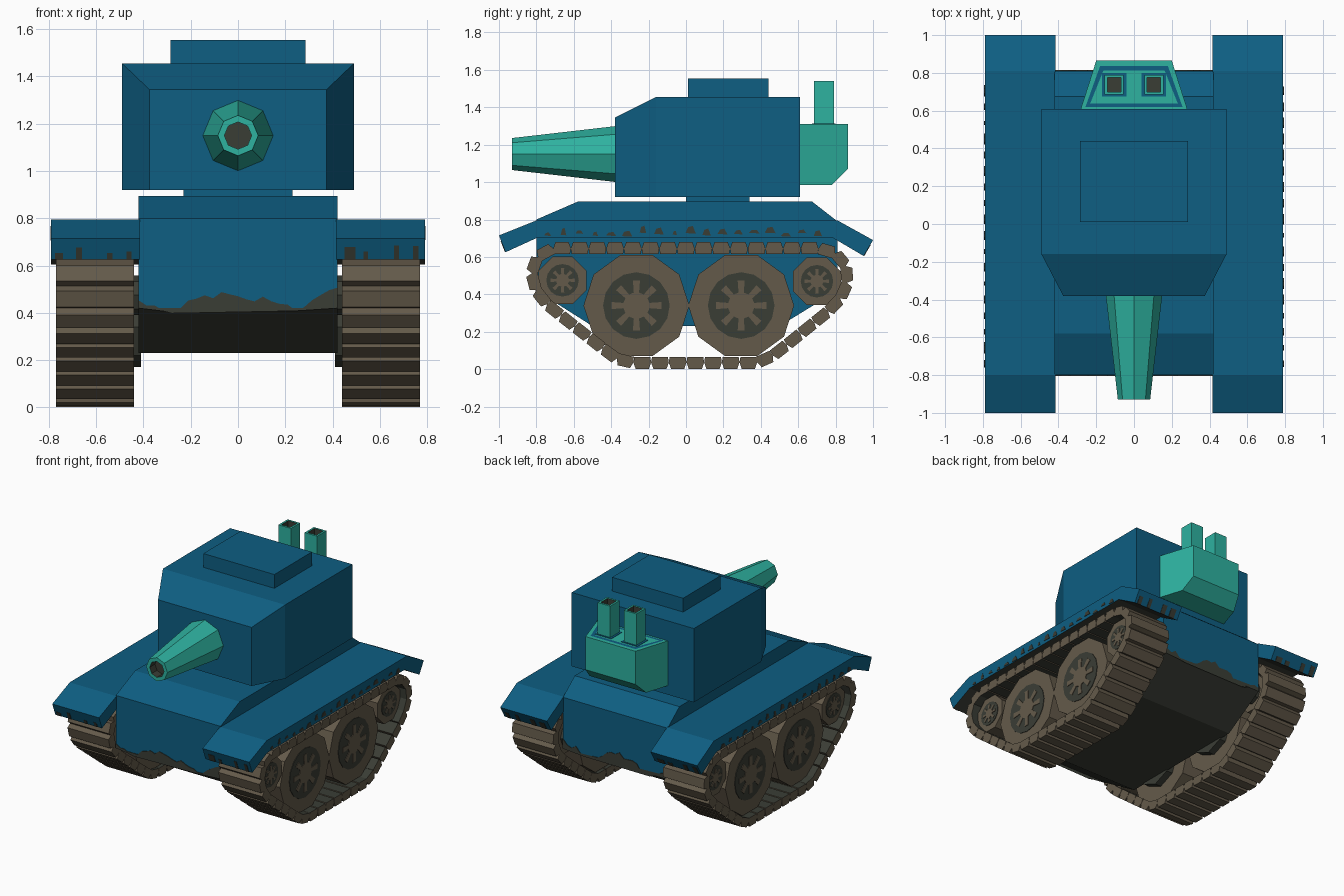
import bpy, bmesh, math, random
from mathutils import Vector

if "Cube" in bpy.data.objects:
    bpy.data.objects.remove(bpy.data.objects["Cube"])

random.seed(4)


def material(name, rgb):
    m = bpy.data.materials.new(name)
    lin = [((c / 255 + 0.055) / 1.055) ** 2.4 for c in rgb]
    m.diffuse_color = (*lin, 1)
    m.use_nodes = True
    m.node_tree.nodes["Principled BSDF"].inputs["Base Color"].default_value = m.diffuse_color
    return m


BLUE = material("blue paint", (14, 94, 130))
TEAL = material("teal paint", (46, 178, 160))
BROWN = material("brown metal", (100, 90, 74))
DARK = material("dark dirt", (58, 61, 53))


def finish(name, bm, mats):
    me = bpy.data.meshes.new(name)
    bm.to_mesh(me)
    bm.free()
    for m in mats:
        me.materials.append(m)
    ob = bpy.data.objects.new(name, me)
    bpy.context.collection.objects.link(ob)
    return ob


def add_prism(bm, pts, a, b, axis="x", rule=None):
    """Extrude a 2D outline from a to b along x (y,z points), y (x,z) or z (x,y)."""
    def place(p, t):
        return {"x": (t, p[0], p[1]), "y": (p[0], t, p[1]), "z": (p[0], p[1], t)}[axis]
    lo = [bm.verts.new(place(p, a)) for p in pts]
    hi = [bm.verts.new(place(p, b)) for p in pts]
    n = len(pts)
    faces = [bm.faces.new(lo), bm.faces.new(hi)]
    faces += [bm.faces.new((lo[i], lo[(i + 1) % n], hi[(i + 1) % n], hi[i])) for i in range(n)]
    bmesh.ops.recalc_face_normals(bm, faces=faces)
    for f in faces:
        f.normal_update()
        if rule:
            f.material_index = rule(f)
    return faces


def prism(name, pts, a, b, mats, axis="x", rule=None):
    bm = bmesh.new()
    add_prism(bm, pts, a, b, axis, rule)
    return finish(name, bm, mats)


def rect(x0, x1, y0, y1):
    return [(x0, y0), (x1, y0), (x1, y1), (x0, y1)]


def ring(cy, cz, r, n, turn=0.0):
    return [(cy + r * math.cos(turn + i * math.tau / n),
             cz + r * math.sin(turn + i * math.tau / n)) for i in range(n)]


def sink(bm, face, margin, depth, index):
    """Inset a face and push the middle inwards."""
    bmesh.ops.inset_region(bm, faces=[face], thickness=margin)
    direction = face.normal.copy()
    res = bmesh.ops.extrude_discrete_faces(bm, faces=[face])["faces"]
    for f in res:
        bmesh.ops.translate(bm, verts=f.verts, vec=-direction * depth)
        f.material_index = index
        for e in f.edges:
            for g in e.link_faces:
                g.material_index = index


def underside(f):
    return 1 if f.normal.z < -0.6 else 0


# hull with dark underside
hull = [(-0.8, 0.42), (-0.8, 0.80), (-0.58, 0.895), (0.675, 0.895), (0.81, 0.79),
        (0.81, 0.42), (0.5, 0.23), (-0.5, 0.23)]
prism("hull", hull, -0.42, 0.42, [BLUE, DARK], rule=underside)

# splashed dirt on the lower front and rear of the hull
for name, y0, y1 in (("front_dirt", -0.804, -0.799), ("rear_dirt", 0.809, 0.814)):
    top = []
    for i in range(25):
        x = -0.42 + 0.035 * i
        h = 0.455 + 0.035 * math.sin(x * 13 + 2) + random.uniform(-0.025, 0.025)
        top.append((x, h))
    prism(name, [(-0.42, 0.42)] + top + [(0.42, 0.42)], y0, y1, [DARK], "y")

# turret, ring and hatch
bm = bmesh.new()
faces = add_prism(bm, [(-0.49, -0.16), (-0.375, -0.38), (0.375, -0.38), (0.49, -0.16),
                       (0.49, 0.61), (-0.49, 0.61)], 0.92, 1.455, "z")
for v in bm.verts:
    if v.co.z > 1.4 and v.co.y < -0.3:
        v.co.z = 1.345
# split the roof where it starts to slope
bmesh.ops.connect_verts(bm, verts=[v for v in bm.verts if v.co.z > 1.4 and abs(v.co.y + 0.16) < 0.01])
finish("turret", bm, [BLUE])
prism("turret_ring", rect(-0.23, 0.23, 0.0, 0.34), 0.89, 0.925, [BLUE], "z")
prism("hatch", rect(-0.285, 0.285, 0.01, 0.44), 1.45, 1.555, [BLUE], "z")

# gun barrel: tapered octagon with a dark bore
bm = bmesh.new()
faces = add_prism(bm, ring(0, 1.15, 0.15, 8), -0.93, -0.37, "y")
for v in bm.verts:
    if v.co.y < -0.9:
        v.co.x *= 0.57
        v.co.z = 1.15 + (v.co.z - 1.15) * 0.57
bm.normal_update()
sink(bm, faces[0], 0.028, 0.06, 1)
bm.faces.ensure_lookup_table()
for f in bm.faces:
    if f.normal.y < -0.9 and f.calc_center_median().y < -0.925:
        f.material_index = 0
finish("gun_barrel", bm, [TEAL, DARK])

# engine box on the back of the turret, narrowing rearwards
bm = bmesh.new()
faces = add_prism(bm, [(0.6, 0.985), (0.78, 0.985), (0.865, 1.07), (0.865, 1.31), (0.6, 1.31)], -1, 1)
for v in bm.verts:
    v.co.x *= 0.285 - 0.085 * (v.co.y - 0.6) / 0.265
bm.normal_update()
roof = [f for f in bm.faces if f.normal.z > 0.9]
bmesh.ops.inset_region(bm, faces=roof, thickness=0.035)
frame = bmesh.ops.inset_region(bm, faces=roof, thickness=0.03)["faces"]
for f in frame:
    f.material_index = 1
finish("engine_box", bm, [TEAL, BLUE])

# exhaust pipes with dark openings
for side, sx in (("left", -1), ("right", 1)):
    bm = bmesh.new()
    cx = sx * 0.105
    faces = add_prism(bm, rect(cx - 0.05, cx + 0.05, 0.685, 0.79), 1.305, 1.54, "z")
    sink(bm, faces[1], 0.02, 0.06, 1)
    for f in bm.faces:
        if f.normal.z > 0.9 and f.calc_center_median().z > 1.535:
            f.material_index = 0
    finish(side + "_exhaust_pipe", bm, [TEAL, DARK])
    prism(side + "_exhaust_patch", rect(cx - 0.065, cx + 0.065, 0.675, 0.80), 1.309, 1.313, [BLUE], "z")

# track centre line, clockwise from the top front
path = [Vector(p) for p in (
    (-0.71, 0.645), (0.74, 0.645), (0.83, 0.605), (0.872, 0.51), (0.85, 0.41), (0.79, 0.335),
    (0.48, 0.085), (0.41, 0.036), (-0.34, 0.036), (-0.41, 0.085), (-0.74, 0.345),
    (-0.80, 0.42), (-0.826, 0.52), (-0.79, 0.605))]
lengths = [(path[(i + 1) % len(path)] - p).length for i, p in enumerate(path)]
TOTAL, SHOES = sum(lengths), 42


def along(s):
    s %= TOTAL
    for i, d in enumerate(lengths):
        if s <= d:
            return path[i].lerp(path[(i + 1) % len(path)], s / d)
        s -= d
    return path[0]


fender = [(-1.0, 0.715), (-0.8, 0.795), (0.81, 0.795), (1.0, 0.69), (0.95, 0.605),
          (0.78, 0.705), (-0.79, 0.705), (-0.965, 0.625)]

for side, sx in (("left", -1), ("right", 1)):
    # fender
    prism(side + "_fender", fender, sx * 0.415, sx * 0.79, [BLUE, DARK], rule=underside)

    # dirt spots on the fender side and on its two end faces
    bm = bmesh.new()
    for i in range(18):
        y, z = -0.74 + 0.085 * i, 0.715 + random.uniform(0, 0.02)
        w, h = random.uniform(0.01, 0.03), random.uniform(0.01, 0.035)
        add_prism(bm, [(y - w, z - 0.005), (y + w, z - 0.008), (y + w * 0.4, z + h),
                       (y - w * 0.5, z + h * 0.8)], sx * 0.787, sx * 0.793)
    for lo, hi, d in (((-0.965, 0.625), (-1.0, 0.715), -0.003), ((0.95, 0.605), (1.0, 0.69), 0.003)):
        for x in (0.45, 0.53, 0.66, 0.74):
            t = random.uniform(0.3, 0.7)
            m = (lo[0] + t * (hi[0] - lo[0]), lo[1] + t * (hi[1] - lo[1]))
            add_prism(bm, [lo, m, (m[0] + d, m[1]), (lo[0] + d, lo[1])],
                      sx * x, sx * (x + random.uniform(0.02, 0.05)))
    finish(side + "_fender_dirt", bm, [DARK])

    # track shoes, dark on the inner face
    bm = bmesh.new()
    for i in range(SHOES):
        a, b = along(i * TOTAL / SHOES), along((i + 1) * TOTAL / SHOES)
        mid, t = (a + b) / 2, (b - a).normalized()
        n, h = Vector((-t.y, t.x)), (b - a).length / 2
        shape = [(-0.75, 0.034), (0.75, 0.034), (1, 0), (0.9, -0.03), (-0.9, -0.03), (-1, 0)]
        pts = [mid + t * (u * h) + n * v for u, v in shape]
        add_prism(bm, pts, sx * 0.44, sx * 0.77,
                  rule=lambda f: 1 if f.normal.y * n.x + f.normal.z * n.y < -0.9 else 0)
    finish(side + "_track", bm, [BROWN, DARK])

    # wheels: polygon drum, dark disc and eight-spoked hub
    for name, y, z, r, n in (("front_idler", -0.66, 0.475, 0.138, 8), ("front_wheel", -0.265, 0.34, 0.283, 10),
                             ("rear_wheel", 0.295, 0.34, 0.283, 10), ("rear_idler", 0.70, 0.47, 0.138, 8)):
        prism(f"{side}_{name}", ring(y, z, r, n, math.pi / 2 + math.pi / n), sx * 0.46, sx * 0.72, [BROWN])
        prism(f"{side}_{name}_axle", ring(y, z, r * 0.6, 8), sx * 0.41, sx * 0.47, [DARK])
        prism(f"{side}_{name}_disc", ring(y, z, r * 0.63, 16), sx * 0.718, sx * 0.724, [DARK])
        star = []
        for k in range(8):
            c = k * math.tau / 8
            for da, rr in ((-0.2, 0.25), (-0.14, 0.48), (0.14, 0.48), (0.2, 0.25)):
                star.append((y + r * rr * math.cos(c + da), z + r * rr * math.sin(c + da)))
        prism(f"{side}_{name}_hub", star, sx * 0.722, sx * 0.728, [BROWN])
